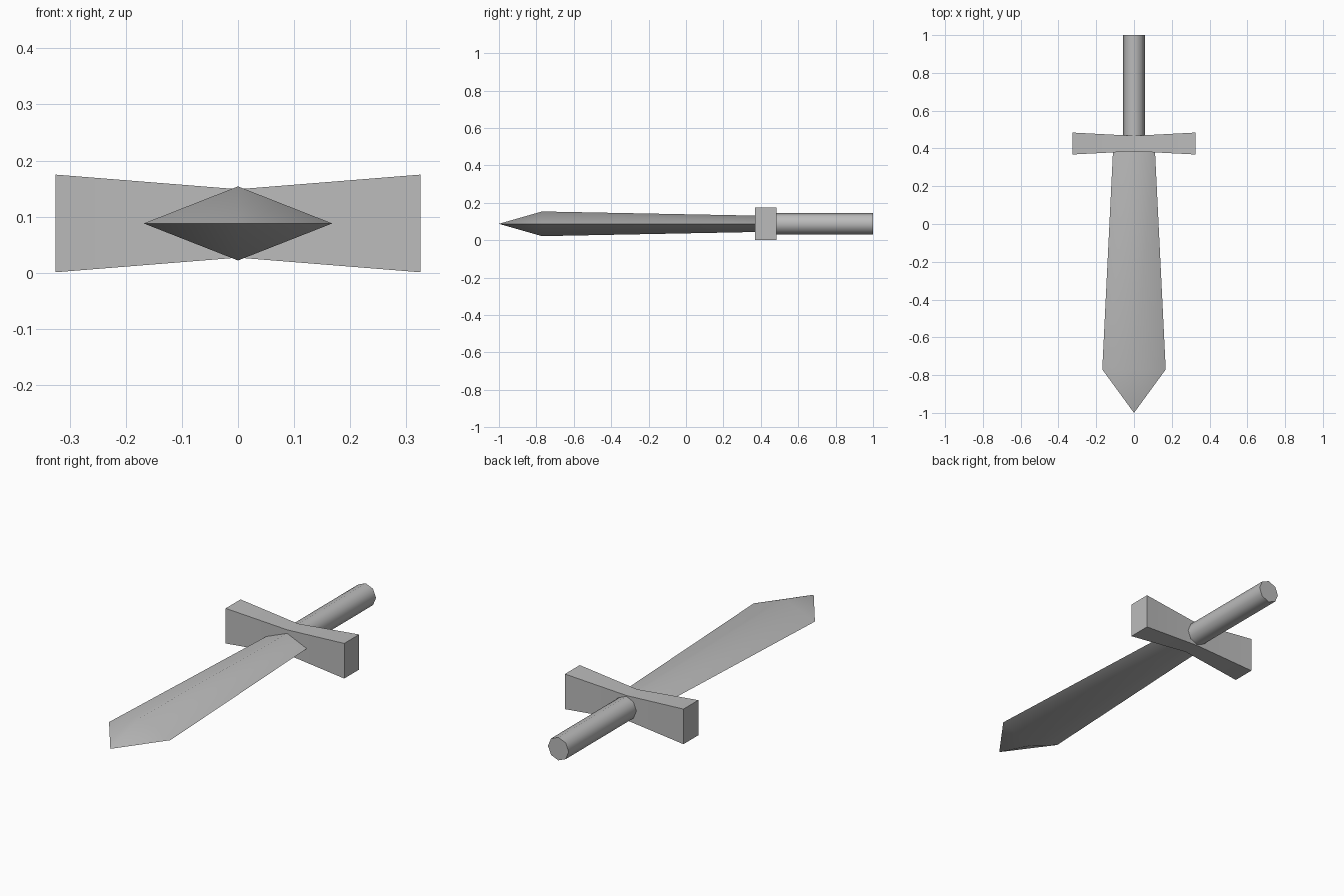
import bpy, bmesh, math
from mathutils import Matrix

cube = bpy.data.objects.get("Cube")
if cube:
    bpy.data.objects.remove(cube, do_unlink=True)

MID = 0.088  # height of the sword's long axis

steel = bpy.data.materials.new("grey_steel")
steel.use_nodes = True
colour = (0.5, 0.5, 0.5, 1)
steel.diffuse_color = colour
steel.node_tree.nodes["Principled BSDF"].inputs["Base Color"].default_value = colour


def finish(name, bm):
    """Turn a bmesh into a shaded object on the sword's axis."""
    bmesh.ops.recalc_face_normals(bm, faces=bm.faces)
    mesh = bpy.data.meshes.new(name)
    bm.to_mesh(mesh)
    bm.free()
    mesh.materials.append(steel)
    obj = bpy.data.objects.new(name, mesh)
    obj.location.z = MID
    bpy.context.collection.objects.link(obj)
    bpy.ops.object.select_all(action='DESELECT')
    obj.select_set(True)
    bpy.context.view_layer.objects.active = obj
    bpy.ops.object.shade_smooth_by_angle(angle=math.radians(60))
    return obj


def loft(bm, rings):
    """Skin quads between matching rings and return the ring vertices."""
    loops = [[bm.verts.new(p) for p in ring] for ring in rings]
    for a, b in zip(loops, loops[1:]):
        for i in range(len(a)):
            j = (i + 1) % len(a)
            bm.faces.new((a[i], a[j], b[j], b[i]))
    return loops


# Blade: diamond section widening to the shoulder, then a point
def diamond(y, w, h):
    return [(w, y, 0), (0, y, h), (-w, y, 0), (0, y, -h)]


bm = bmesh.new()
base, shoulder = loft(bm, [diamond(0.41, 0.11, 0.043), diamond(-0.77, 0.168, 0.066)])
bm.faces.new(base)
tip = bm.verts.new((0, -1, 0))
for i in range(4):
    bm.faces.new((shoulder[i], shoulder[(i + 1) % 4], tip))
finish("blade", bm)


# Crossguard: bar flaring from a narrow middle to larger ends
def section(x, y, h):
    return [(x, 0.426 - y, -h), (x, 0.426 + y, -h), (x, 0.426 + y, h), (x, 0.426 - y, h)]


bm = bmesh.new()
ends = loft(bm, [section(-0.325, 0.058, 0.087), section(0, 0.041, 0.061),
                 section(0.325, 0.058, 0.087)])
bm.faces.new(ends[0])
bm.faces.new(ends[-1])
finish("crossguard", bm)

# Grip: eight-sided rod
bm = bmesh.new()
bmesh.ops.create_cone(bm, cap_ends=True, segments=8, radius1=0.057, radius2=0.057, depth=0.56,
                      matrix=Matrix.Translation((0, 0.72, 0)) @ Matrix.Rotation(math.pi / 2, 4, 'X'))
finish("grip", bm)
